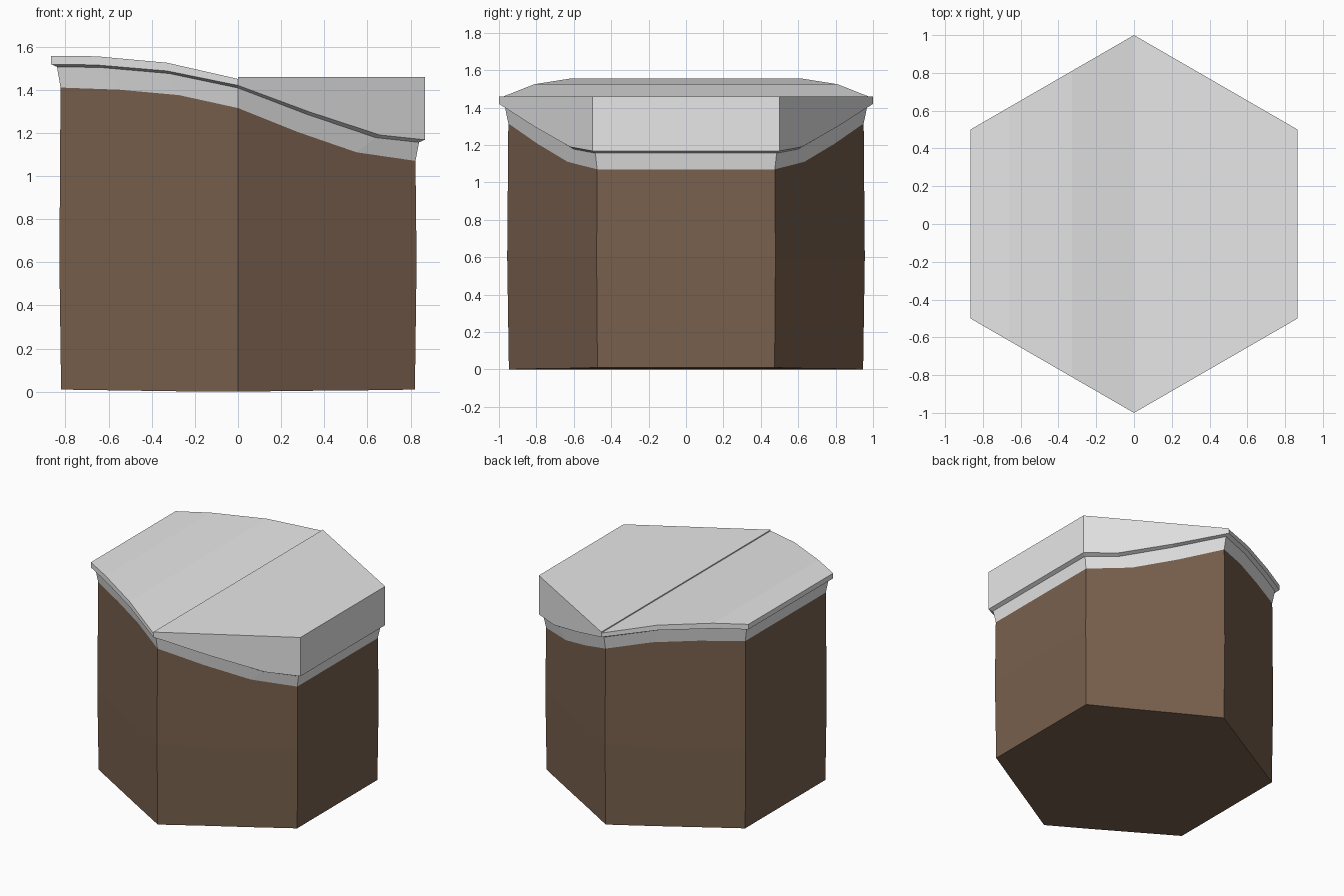
import bpy
import bmesh

if "Cube" in bpy.data.objects:
    bpy.data.objects.remove(bpy.data.objects["Cube"], do_unlink=True)


def make_material(name, colour):
    mat = bpy.data.materials.new(name)
    mat.use_nodes = True
    mat.diffuse_color = (*colour, 1)
    mat.node_tree.nodes["Principled BSDF"].inputs["Base Color"].default_value = (*colour, 1)
    return mat


GREY = make_material("pale_grey", (0.8, 0.8, 0.8))
BROWN = make_material("earth_brown", (0.19, 0.117, 0.075))

HALF_WIDTH = 0.866
EVEN = (0, 0.333, 0.667, 1)    # edge divisions of the soil
WIDE = (0, 0.38, 0.76, 1)      # edge divisions of the lip


def rows(radius, divisions, heights):
    """Front and back outline points of a hexagon, from right (-x) to left (+x)."""
    steps = [-t for t in reversed(divisions[1:])] + list(divisions)
    front = [(s * HALF_WIDTH * radius, -radius * (1 - abs(s) / 2), z)
             for s, z in zip(steps, heights)]
    back = [(x, -y, z) for x, y, z in front]
    return front, back


def add_ring(bm, front, back):
    return [bm.verts.new(p) for p in front + back[::-1]]


def bridge(bm, lower, upper):
    n = len(lower)
    for i in range(n):
        j = (i + 1) % n
        bm.faces.new((lower[i], lower[j], upper[j], upper[i]))


def fill_strips(bm, ring):
    """Close a ring with strips running from front to back."""
    n = len(ring)
    for i in range(n // 2 - 1):
        bm.faces.new((ring[i], ring[i + 1], ring[n - 2 - i], ring[n - 1 - i]))


def finish(name, bm, mat):
    bmesh.ops.recalc_face_normals(bm, faces=bm.faces)
    mesh = bpy.data.meshes.new(name)
    bm.to_mesh(mesh)
    bm.free()
    mesh.materials.append(mat)
    obj = bpy.data.objects.new(name, mesh)
    bpy.context.collection.objects.link(obj)
    return obj


# Rolling height profiles, running from the high side to the low side
soil_top = (1.41, 1.40, 1.375, 1.315, 1.205, 1.11, 1.07)
soil_base = (0.01, 0.006, 0.002, 0, 0.004, 0.006, 0.01)
lip_top = (1.556, 1.555, 1.525, 1.45, 1.335, 1.222, 1.193)
lip_base = (1.518, 1.515, 1.487, 1.42, 1.298, 1.19, 1.168)

# Soil column
bm = bmesh.new()
base = add_ring(bm, *rows(0.947, EVEN, soil_base))
middle = add_ring(bm, *rows(0.956, EVEN, [0.6] * 7))
top = add_ring(bm, *rows(0.95, EVEN, soil_top))
bridge(bm, base, middle)
bridge(bm, middle, top)
fill_strips(bm, base)
finish("soil_column", bm, BROWN)

# Ground cover: sloping band, overhanging lip and rolling surface
bm = bmesh.new()
rings = [add_ring(bm, *rows(0.95, EVEN, soil_top)),
         add_ring(bm, *rows(0.969, WIDE, [z - 0.012 for z in lip_base])),
         add_ring(bm, *rows(1.0, WIDE, lip_base)),
         add_ring(bm, *rows(1.0, WIDE, lip_top))]
for lower, upper in zip(rings, rings[1:]):
    bridge(bm, lower, upper)
fill_strips(bm, rings[-1])
finish("ground_cover", bm, GREY)

# Level block filling the low half, resting on the rolling surface
bm = bmesh.new()
low_front, low_back = rows(1.0, WIDE, lip_top)
high_front, high_back = rows(1.0, WIDE, [1.458] * 7)
lower = add_ring(bm, low_front[3:], low_back[3:])
upper = add_ring(bm, high_front[3:], high_back[3:])
bridge(bm, lower, upper)
bm.faces.new(upper)
fill_strips(bm, lower)
finish("level_block", bm, GREY)
